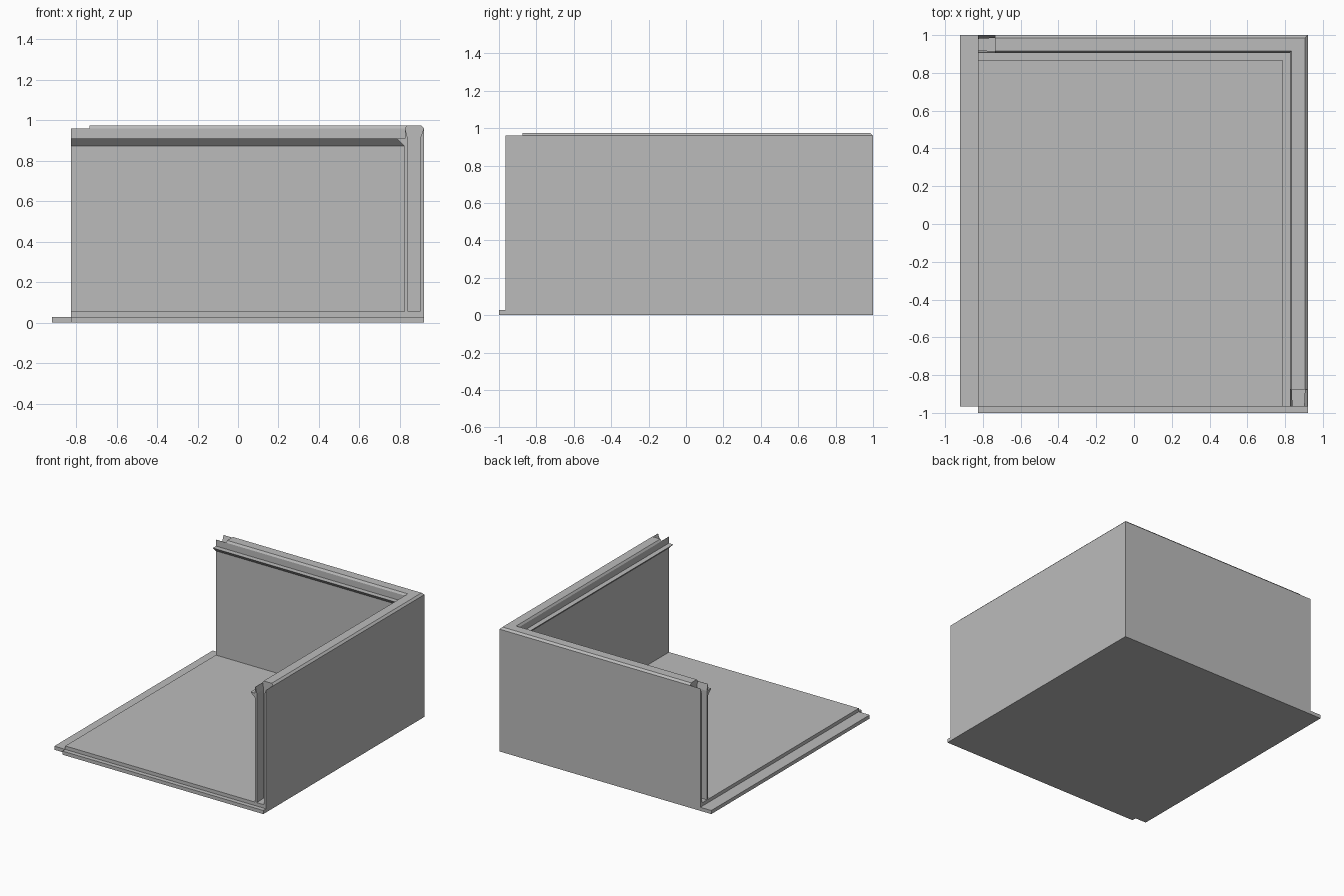
import bpy
import bmesh

cube = bpy.data.objects.get("Cube")
if cube:
    bpy.data.objects.remove(cube, do_unlink=True)

# One plain grey for the whole shell
GREY = (0.5, 0.5, 0.5, 1.0)
grey = bpy.data.materials.new("light grey")
grey.use_nodes = True
grey.diffuse_color = GREY
grey.node_tree.nodes["Principled BSDF"].inputs["Base Color"].default_value = GREY

# Outer limits
RIGHT, LEFT = 0.92, -0.825
BACK, FRONT = 1.0, -0.965
FLOOR_TOP, WALL_TOP = 0.055, 0.96


def loft(name, sections):
    """Skin matching cross-sections and cap both ends."""
    bm = bmesh.new()
    rings = [[bm.verts.new(p) for p in s] for s in sections]
    for a, b in zip(rings, rings[1:]):
        for i in range(len(a)):
            j = (i + 1) % len(a)
            bm.faces.new((a[i], a[j], b[j], b[i]))
    bm.faces.new(rings[0])
    bm.faces.new(rings[-1])
    bmesh.ops.recalc_face_normals(bm, faces=bm.faces)
    mesh = bpy.data.meshes.new(name)
    bm.to_mesh(mesh)
    bm.free()
    mesh.materials.append(grey)
    obj = bpy.data.objects.new(name, mesh)
    bpy.context.collection.objects.link(obj)
    return obj


def box(name, x0, x1, y0, y1, z0, z1):
    ring = [(x0, y0), (x1, y0), (x1, y1), (x0, y1)]
    return loft(name, [[(x, y, z) for x, y in ring] for z in (z0, z1)])


# Profiles are (depth inward from the outer face, height)
def side_section(profile, y):
    return [(RIGHT - d, y, z) for d, z in profile]


def back_section(profile, x):
    return [(x, BACK - d, z) for d, z in profile]


def corner_sweep(name, profile, y_start, x_end):
    """Sweep a profile along the side wall, round the mitre, along the back."""
    corner = [(RIGHT - d, BACK - d, z) for d, z in profile]
    return loft(name, [side_section(profile, y_start), corner,
                       back_section(profile, x_end)])


# Floor with its two joining flanges
box("floor", LEFT, RIGHT, FRONT, BACK, 0, FLOOR_TOP)
box("front_flange", LEFT, RIGHT, -1.0, FRONT, 0, 0.028)
box("side_flange", -0.92, LEFT, FRONT, BACK, 0, 0.028)

# Walls with an inner overhanging lip
wall_profile = [(0, FLOOR_TOP), (0, WALL_TOP), (0.095, WALL_TOP), (0.095, 0.91),
                (0.135, 0.91), (0.097, 0.873), (0.097, FLOOR_TOP)]
walls = corner_sweep("walls", wall_profile, FRONT, LEFT)

# Chamfered tongue along the wall tops
tongue_profile = [(0, WALL_TOP), (0.015, 0.975), (0.085, 0.975), (0.095, WALL_TOP)]
corner_sweep("top_tongue", tongue_profile, -0.875, -0.735)


# Flared, slightly dovetailed slots in both free wall ends
def slot(a, b):
    return [(a, 0.03), (a, 0.91), (0.002, WALL_TOP), (0.002, 1.0),
            (0.093, 1.0), (0.093, WALL_TOP), (b, 0.91), (b, 0.03)]


mouth, inner = slot(0.02, 0.08), slot(0.015, 0.085)
cutters = [
    loft("side_slot_cutter", [side_section(mouth, FRONT - 0.01),
                              side_section(inner, -0.875)]),
    loft("back_slot_cutter", [back_section(mouth, LEFT - 0.01),
                              back_section(inner, -0.735)]),
]
bpy.context.view_layer.objects.active = walls
for cutter in cutters:
    cutter.hide_render = True
    mod = walls.modifiers.new("slot", 'BOOLEAN')
    mod.operation = 'DIFFERENCE'
    mod.solver = 'EXACT'
    mod.object = cutter
    bpy.ops.object.modifier_apply(modifier=mod.name)
    bpy.data.objects.remove(cutter, do_unlink=True)
